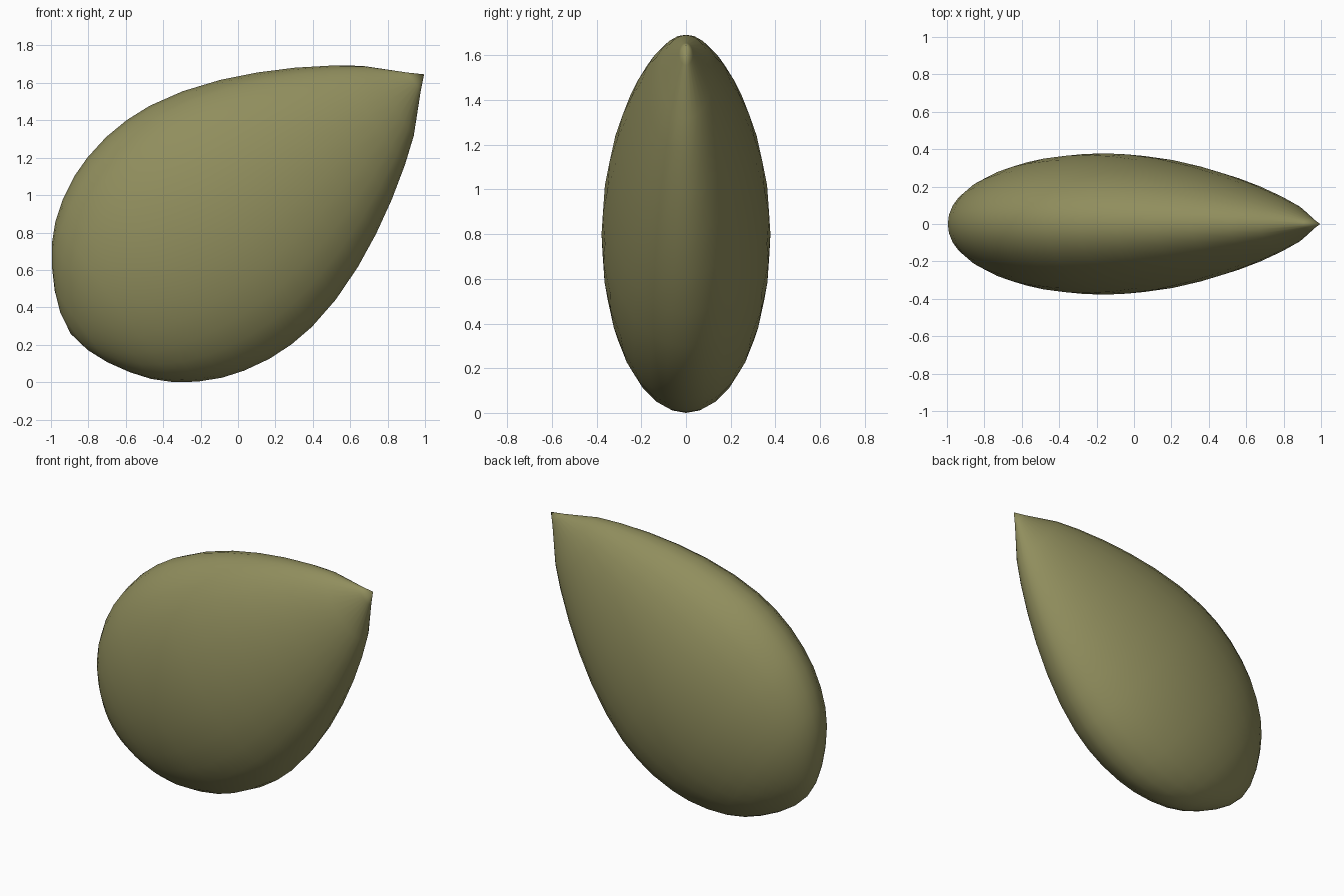
import bpy, bmesh, math
from mathutils import Matrix, Vector

if "Cube" in bpy.data.objects:
    bpy.data.objects.remove(bpy.data.objects["Cube"])

# Half profile of the seed: (distance from tip along the axis, radius)
PROFILE = [(0.067, 0.061), (0.239, 0.232), (0.367, 0.328), (0.535, 0.437),
           (0.711, 0.535), (0.896, 0.621), (1.093, 0.691), (1.282, 0.733),
           (1.427, 0.744), (1.569, 0.736), (1.714, 0.707), (1.83, 0.668),
           (1.949, 0.607), (2.053, 0.534), (2.14, 0.449), (2.211, 0.352),
           (2.276, 0.238), (2.322, 0.124)]
LENGTH = 2.344
SEGMENTS = 28
FLATTEN = 0.508          # thickness relative to breadth
TIP = Vector((0.995, 0, 1.645))
AXIS = Vector((-0.806, 0, -0.592)).normalized()
ACROSS = Vector((AXIS.z, 0, -AXIS.x))


def ring(bm, t, r):
    verts = []
    for i in range(SEGMENTS):
        a = 2 * math.pi * i / SEGMENTS
        p = TIP + AXIS * t + ACROSS * (r * math.cos(a))
        p.y = FLATTEN * r * math.sin(a)
        verts.append(bm.verts.new(p))
    return verts


# Seed body: elliptical rings closed by a pointed tip and a rounded base
bm = bmesh.new()
rings = [ring(bm, t, r) for t, r in PROFILE]
tip = bm.verts.new(TIP)
base = bm.verts.new(TIP + AXIS * LENGTH)
for i in range(SEGMENTS):
    j = (i + 1) % SEGMENTS
    bm.faces.new((tip, rings[0][i], rings[0][j]))
    for a, b in zip(rings, rings[1:]):
        bm.faces.new((a[i], b[i], b[j], a[j]))
    bm.faces.new((base, rings[-1][j], rings[-1][i]))
bmesh.ops.recalc_face_normals(bm, faces=bm.faces)
for f in bm.faces:
    f.smooth = True

# Rest the seed on the ground
low = min(v.co.z for v in bm.verts)
bmesh.ops.transform(bm, matrix=Matrix.Translation((0, 0, -low)), verts=bm.verts)

mesh = bpy.data.meshes.new("seed")
bm.to_mesh(mesh)
bm.free()
seed = bpy.data.objects.new("seed", mesh)
bpy.context.collection.objects.link(seed)

mat = bpy.data.materials.new("olive")
mat.diffuse_color = (0.28, 0.27, 0.11, 1)
mat.use_nodes = True
mat.node_tree.nodes["Principled BSDF"].inputs["Base Color"].default_value = mat.diffuse_color
mesh.materials.append(mat)
